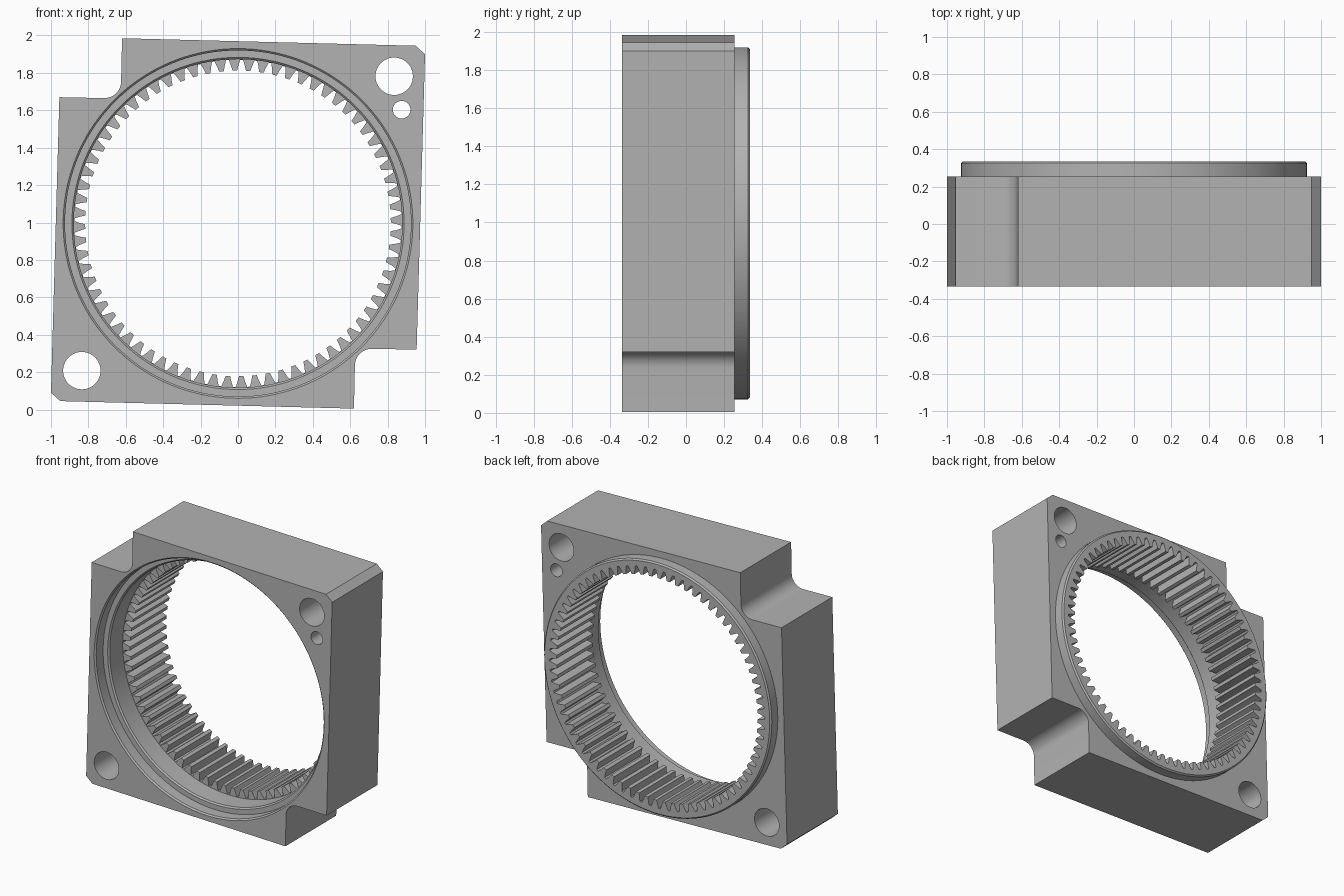
import bpy, bmesh
from math import sin, cos, pi, radians
from mathutils import Vector

MID = 0.995            # height of the gear axis
FRONT, BACK, LIP = -0.335, 0.255, 0.335
TEETH = 72

cube = bpy.data.objects.get("Cube")
if cube:
    bpy.data.objects.remove(cube, do_unlink=True)

steel = bpy.data.materials.new("steel_grey")
steel.use_nodes = True
GREY = (0.45, 0.45, 0.45, 1)
steel.diffuse_color = GREY
steel.node_tree.nodes["Principled BSDF"].inputs["Base Color"].default_value = GREY


def circle(radius, x=0.0, z=0.0, steps=144):
    return [(x + radius * cos(2 * pi * i / steps), z + radius * sin(2 * pi * i / steps))
            for i in range(steps)]


def loft(name, sections):
    """Closed solid through (outline, y) sections; outlines are (x, z) about the axis."""
    bm = bmesh.new()
    rings = [[bm.verts.new((x, y, z + MID)) for x, z in outline] for outline, y in sections]
    n = len(rings[0])
    for a, b in zip(rings, rings[1:]):
        for i in range(n):
            bm.faces.new((a[i], a[(i + 1) % n], b[(i + 1) % n], b[i]))
    bm.faces.new(rings[0])
    bm.faces.new(rings[-1])
    bmesh.ops.recalc_face_normals(bm, faces=bm.faces)
    mesh = bpy.data.meshes.new(name)
    bm.to_mesh(mesh)
    bm.free()
    mesh.materials.append(steel)
    obj = bpy.data.objects.new(name, mesh)
    bpy.context.collection.objects.link(obj)
    return obj


def combine(target, tool, operation):
    tool.hide_render = True
    mod = target.modifiers.new(tool.name, 'BOOLEAN')
    mod.operation, mod.object, mod.solver = operation, tool, 'EXACT'
    bpy.context.view_layer.objects.active = target
    bpy.ops.object.modifier_apply(modifier=mod.name)
    bpy.data.objects.remove(tool, do_unlink=True)


# Housing block: half the outline, repeated by a half turn
fillet = [(-0.715 + 0.09 * cos(a), 0.76 + 0.09 * sin(a))
          for a in (radians(-90 + 90 * i / 10) for i in range(11))]
half = [(-0.955, 0.675)] + [(x, z) for x, z in fillet] + [(-0.62, 0.99), (0.95, 0.95), (1.0, 0.905)]
outline = half + [(-x, -z) for x, z in half]
housing = loft("ring_gear_housing", [(outline, FRONT), (outline, BACK)])

# Locating lip on the back, with a chamfered rim
lip = loft("back_lip", [(circle(0.925), 0.15), (circle(0.925), LIP - 0.01), (circle(0.915), LIP)])
combine(housing, lip, 'UNION')

# Stepped and chamfered front bore
bore = [(0.945, FRONT - 0.01), (0.925, FRONT + 0.01), (0.925, FRONT + 0.09),
        (0.888, FRONT + 0.09), (0.878, FRONT + 0.1), (0.878, FRONT + 0.25)]
combine(housing, loft("front_bore", [(circle(r), y) for r, y in bore]), 'DIFFERENCE')

# Internal teeth: (radius, half width) from root to tip, mirrored on each tooth
flank = [(0.875, 0.031), (0.848, 0.021), (0.817, 0.012)]
gear = []
for t in range(TEETH):
    mid = pi / 2 + radians(1.2) + 2 * pi * t / TEETH
    for side, points in ((-1, flank), (1, flank[::-1])):
        for r, w in points:
            a = mid + side * w / r
            gear.append((r * cos(a), r * sin(a)))
combine(housing, loft("tooth_gaps", [(gear, FRONT + 0.2), (gear, LIP + 0.1)]), 'DIFFERENCE')

# Bolt holes and dowel hole
for name, x, z, r in (("upper_bolt_hole", 0.835, 0.787, 0.1),
                      ("lower_bolt_hole", -0.835, -0.787, 0.1),
                      ("dowel_hole", 0.875, 0.608, 0.047)):
    ring = circle(r, x, z, 48)
    combine(housing, loft(name, [(ring, FRONT - 0.1), (ring, BACK + 0.1)]), 'DIFFERENCE')

bpy.ops.object.select_all(action='DESELECT')
housing.select_set(True)
bpy.context.view_layer.objects.active = housing
bpy.ops.object.shade_smooth_by_angle(angle=radians(25))
